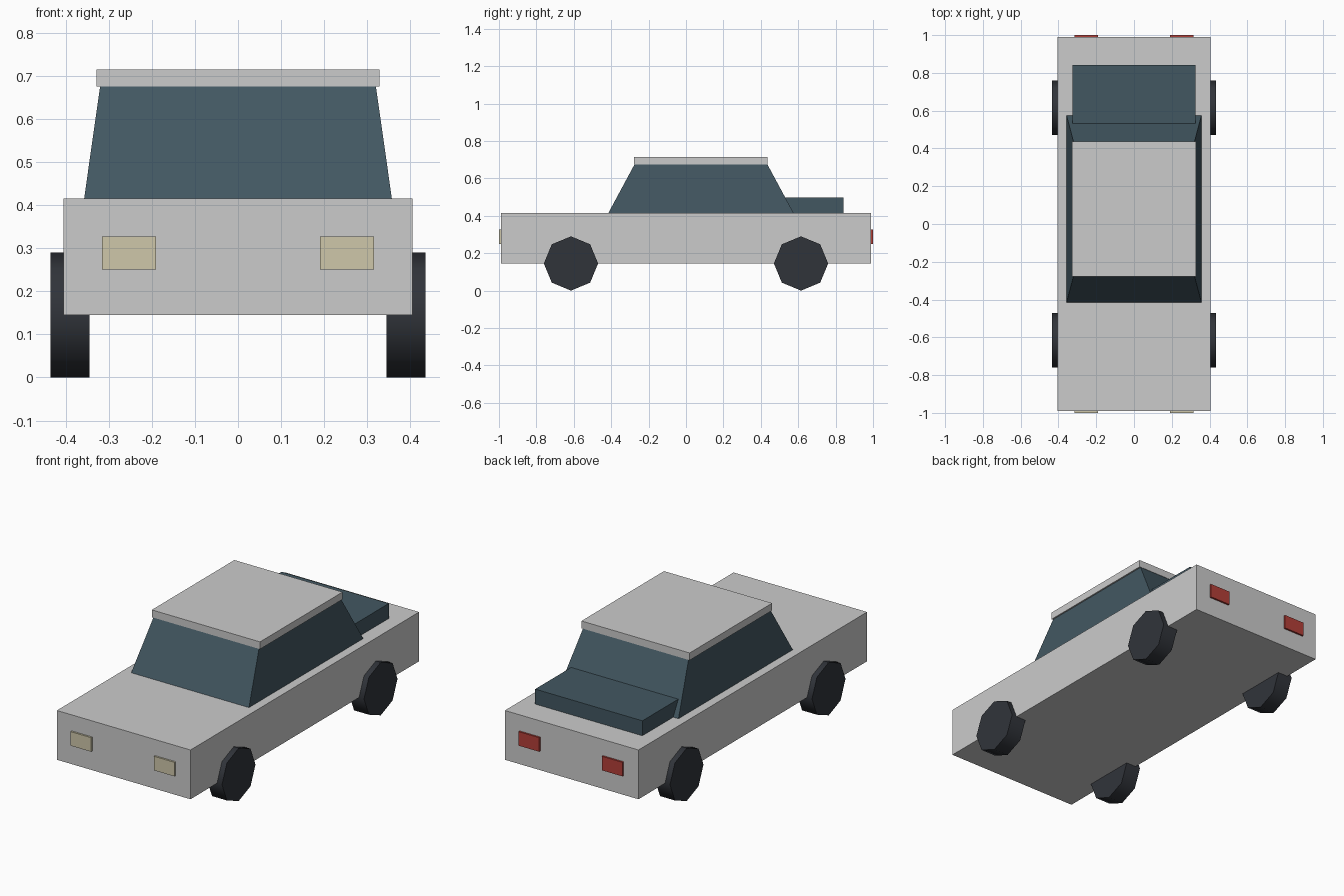
import bpy, bmesh
from math import pi

if "Cube" in bpy.data.objects:
    bpy.data.objects.remove(bpy.data.objects["Cube"])


def material(name, rgb):
    m = bpy.data.materials.new(name)
    m.diffuse_color = (*rgb, 1)
    m.use_nodes = True
    m.node_tree.nodes["Principled BSDF"].inputs["Base Color"].default_value = m.diffuse_color
    return m


GLASS = material("dark_glass", (0.055, 0.095, 0.12))
RUBBER = material("rubber", (0.03, 0.034, 0.042))
LAMP = material("pale_lamp", (0.62, 0.57, 0.40))
RED = material("red_lamp", (0.45, 0.05, 0.04))


def block(name, x, y, z, mat=None, top_x=None, top_y=None):
    """Box from (min, max) ranges; optional narrower ranges for its top face."""
    top_x, top_y = top_x or x, top_y or y
    bm = bmesh.new()
    bmesh.ops.create_cube(bm, size=2)
    for v in bm.verts:
        i, j, k = (int(c > 0) for c in v.co)
        xs, ys = (top_x, top_y) if k else (x, y)
        v.co = (xs[i], ys[j], z[k])
    mesh = bpy.data.meshes.new(name)
    bm.to_mesh(mesh)
    bm.free()
    obj = bpy.data.objects.new(name, mesh)
    bpy.context.collection.objects.link(obj)
    if mat:
        mesh.materials.append(mat)
    return obj


# Lower body
block("body", (-0.405, 0.405), (-0.99, 0.99), (0.145, 0.415))

# Tapered glass cabin with overhanging roof panel
block("cabin_glass", (-0.357, 0.357), (-0.415, 0.575), (0.415, 0.675), GLASS,
      (-0.32, 0.32), (-0.275, 0.435))
block("roof", (-0.328, 0.328), (-0.278, 0.437), (0.675, 0.715))

# Raised rear deck
block("rear_deck", (-0.325, 0.325), (0.525, 0.842), (0.415, 0.497), GLASS)

for side, s in (("left", -1), ("right", 1)):
    # Lamps
    xs = sorted((s * 0.19, s * 0.315))
    block(f"headlight_{side}", xs, (-1.0, -0.985), (0.25, 0.327), LAMP)
    block(f"tail_light_{side}", xs, (0.985, 1.0), (0.25, 0.327), RED)
    # Eight-sided wheels
    for end, y in (("front", -0.615), ("rear", 0.615)):
        bpy.ops.mesh.primitive_cylinder_add(
            vertices=8, radius=0.145, depth=0.09,
            location=(s * 0.39, y, 0.145), rotation=(0, pi / 2, 0))
        wheel = bpy.context.object
        wheel.name = f"wheel_{end}_{side}"
        wheel.data.materials.append(RUBBER)
        bpy.ops.object.shade_smooth_by_angle(angle=pi / 3)
